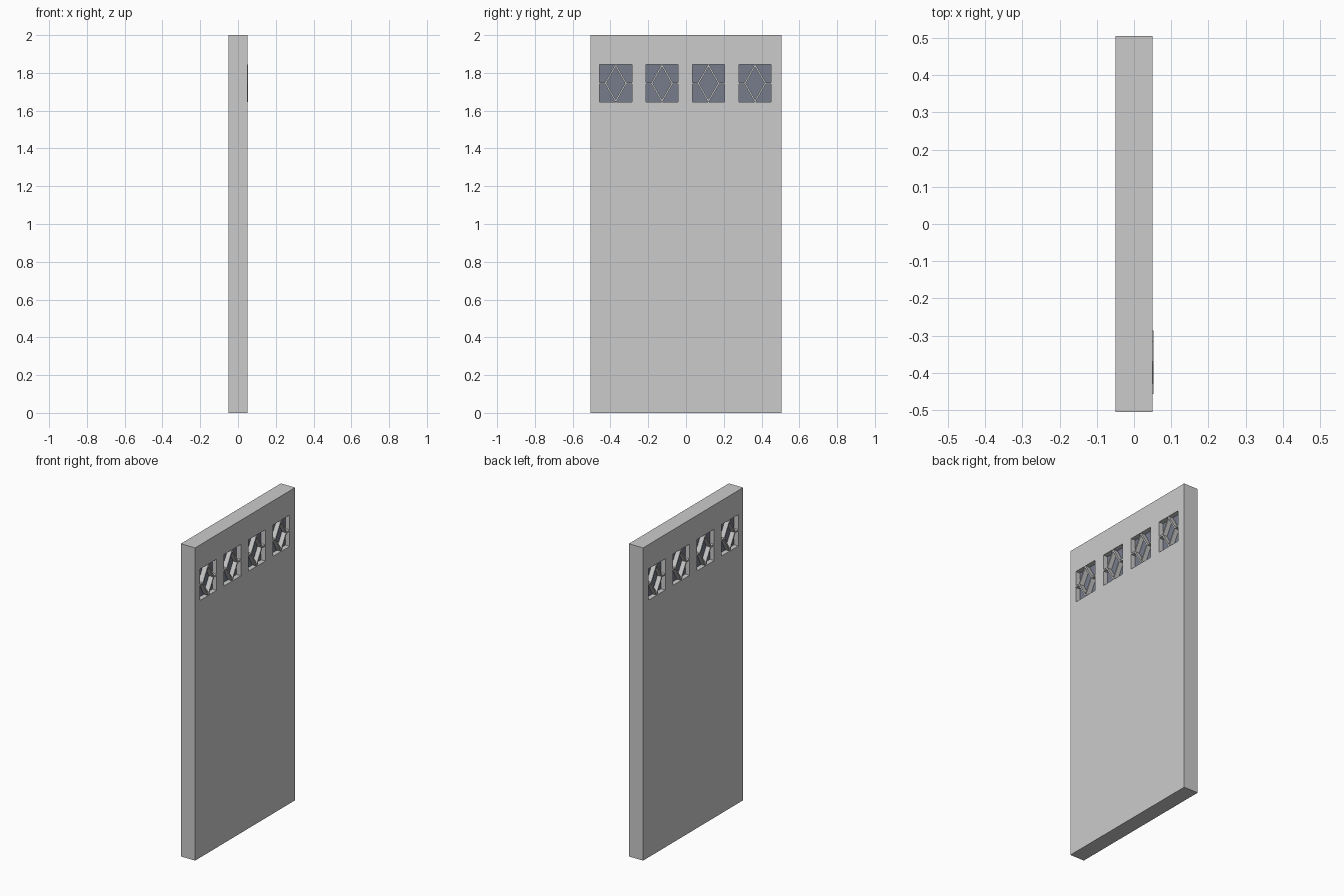
import bpy, bmesh, math
from mathutils import Matrix, Vector

if "Cube" in bpy.data.objects:
    bpy.data.objects.remove(bpy.data.objects["Cube"])

def material(name, rgb):
    m = bpy.data.materials.new(name)
    m.diffuse_color = (*rgb, 1)
    m.use_nodes = True
    m.node_tree.nodes["Principled BSDF"].inputs["Base Color"].default_value = m.diffuse_color
    return m

PAINT = material("light_grey_paint", (0.6, 0.6, 0.6))
GLASS = material("blue_grey_glass", (0.18, 0.2, 0.26))

def finish(name, bm, mat):
    bmesh.ops.recalc_face_normals(bm, faces=bm.faces)
    me = bpy.data.meshes.new(name)
    bm.to_mesh(me)
    bm.free()
    me.materials.append(mat)
    ob = bpy.data.objects.new(name, me)
    bpy.context.collection.objects.link(ob)
    return ob

def add_box(bm, size, loc, tilt=0):
    mat = Matrix.Translation(loc) @ Matrix.Rotation(tilt, 4, 'X') @ Matrix.Diagonal((*size, 1))
    bmesh.ops.create_cube(bm, size=1, matrix=mat)

T, HALF_Y, TOP = 0.10, 0.505, 2.0
WIN_W, WIN_H, WIN_Z = 0.17, 0.20, 1.745
CENTRES = (-0.372, -0.127, 0.119, 0.366)
BAR, DIA_W, DIA_H = 0.009, 0.054, 0.095

# door slab: grid of cells with the four window cells left open
ys = [-HALF_Y] + [c + s * WIN_W / 2 for c in CENTRES for s in (-1, 1)] + [HALF_Y]
zs = [0, WIN_Z - WIN_H / 2, WIN_Z + WIN_H / 2, TOP]
bm = bmesh.new()
for i in range(len(ys) - 1):
    for j in range(3):
        if j == 1 and i % 2 == 1:
            continue
        bm.faces.new([bm.verts.new((-T / 2, y, z)) for y, z in (
            (ys[i], zs[j]), (ys[i + 1], zs[j]), (ys[i + 1], zs[j + 1]), (ys[i], zs[j + 1]))])
bmesh.ops.remove_doubles(bm, verts=bm.verts, dist=1e-5)
ext = bmesh.ops.extrude_face_region(bm, geom=bm.faces[:], use_keep_orig=True)
bmesh.ops.translate(bm, vec=(T, 0, 0), verts=[v for v in ext["geom"] if isinstance(v, bmesh.types.BMVert)])
finish("door_slab", bm, PAINT)

for n, c in enumerate(CENTRES, 1):
    # recessed pane
    bm = bmesh.new()
    add_box(bm, (0.04, WIN_W, WIN_H), (0, c, WIN_Z))
    finish(f"window_pane_{n}", bm, GLASS)

    # diamond bars and side bars; the first set stands slightly proud
    depth, x = (T + 0.002, 0.001) if n == 1 else (T - 0.001, 0)
    bm = bmesh.new()
    length = math.hypot(DIA_W, DIA_H) + BAR / 2
    for sy in (-1, 1):
        for sz in (-1, 1):
            tilt = -sy * sz * math.atan2(DIA_H, DIA_W)
            add_box(bm, (depth, length, BAR),
                    (x, c + sy * DIA_W / 2, WIN_Z + sz * DIA_H / 2), tilt)
        side = WIN_W / 2 - DIA_W
        add_box(bm, (depth, side, BAR), (x, c + sy * (DIA_W + side / 2), WIN_Z))
    finish(f"window_bars_{n}", bm, PAINT)
